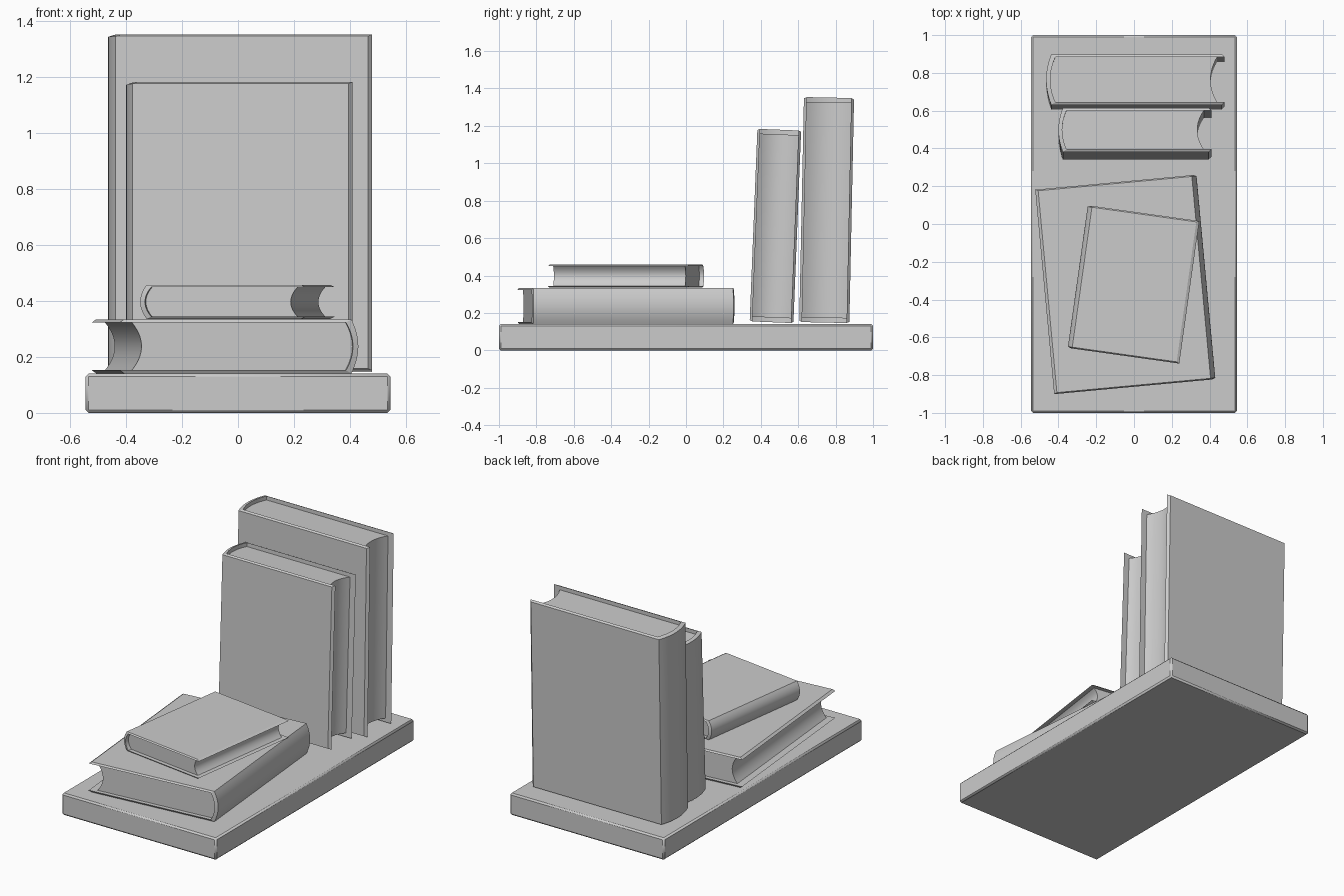
import bpy, bmesh
from math import radians
from mathutils import Matrix, Vector

if "Cube" in bpy.data.objects:
    bpy.data.objects.remove(bpy.data.objects["Cube"])

N = 14  # segments across each rounded spine / fore-edge


def arc(x, depth, half):
    """Parabolic curve from +half to -half, moved by depth at its middle."""
    return [(x + depth * (1 - (1 - 2 * i / N) ** 2), half * (1 - 2 * i / N))
            for i in range(N + 1)]


def finish(name, bm, matrix):
    bmesh.ops.recalc_face_normals(bm, faces=bm.faces)
    mesh = bpy.data.meshes.new(name)
    bm.to_mesh(mesh)
    bm.free()
    ob = bpy.data.objects.new(name, mesh)
    bpy.context.collection.objects.link(ob)
    ob.matrix_world = matrix
    bpy.context.view_layer.objects.active = ob
    ob.select_set(True)
    bpy.ops.object.shade_smooth_by_angle(angle=radians(20))
    ob.select_set(False)


def book(name, w, h, t, bulge, board, spine, matrix, lip=0.04, hollow=0.035):
    """Local axes: x spine to fore-edge, y thickness, z height; centred."""
    x0, x1 = -w / 2 + bulge, w / 2
    half_in = t / 2 - board

    # cover: outer skin, inner skin and slanted rim between them
    outer = arc(x0, -bulge, t / 2)
    outer = [(x1 - 0.015, t / 2)] + outer + [(x1 - 0.015, -t / 2)]
    inner = arc(x0 + spine, -bulge, half_in)
    inner = [(x1, half_in)] + inner + [(x1, -half_in)]
    bm = bmesh.new()

    def loop(pts, z):
        return [bm.verts.new((x, y, z)) for x, y in pts]

    loops = [loop(outer, -h / 2 + 0.007), loop(outer, h / 2 - 0.007),
             loop(inner, h / 2), loop(inner, -h / 2)]
    for a, b in zip(loops, loops[1:] + loops[:1]):
        for i in range(len(a) - 1):
            bm.faces.new((a[i], a[i + 1], b[i + 1], b[i]))
    bm.faces.new([l[0] for l in loops])
    bm.faces.new([l[-1] for l in loops])
    finish(name + "_cover", bm, matrix)

    # page block: rounded back, hollow fore-edge
    bm = bmesh.new()
    back = arc(x0 + spine, -bulge, half_in)
    fore = arc(x1 - lip, -hollow, half_in)[::-1]
    zp = h / 2 - 0.025
    low = loop(back + fore, -zp)
    face = bm.faces.new(low)
    new = bmesh.ops.extrude_face_region(bm, geom=[face])["geom"]
    bmesh.ops.translate(bm, vec=Vector((0, 0, 2 * zp)),
                        verts=[v for v in new if isinstance(v, bmesh.types.BMVert)])
    finish(name + "_pages", bm, matrix)


def standing(x, y, z, lean):
    return Matrix.Translation((x, y, z)) @ Matrix.Rotation(radians(-lean), 4, 'X')


def lying(x, y, z, turn):
    return (Matrix.Translation((x, y, z)) @ Matrix.Rotation(radians(turn), 4, 'Z')
            @ Matrix.Rotation(radians(90), 4, 'X'))


# shelf board
bpy.ops.mesh.primitive_cube_add(size=1, location=(0, 0, 0.07))
shelf = bpy.context.object
shelf.name = "shelf_board"
shelf.scale = (1.09, 2, 0.14)
bpy.ops.object.transform_apply(location=False, rotation=False, scale=True)
bevel = shelf.modifiers.new("bevel", 'BEVEL')
bevel.width = 0.01
bevel.segments = 1

# two leaning books, two stacked books
book("tall_book", 0.945, 1.203, 0.268, 0.027, 0.015, 0.022,
     standing(0.0075, 0.752, 0.75, 1.2))
book("medium_book", 0.81, 1.03, 0.234, 0.023, 0.014, 0.02,
     standing(0.005, 0.478, 0.665, 2.3))
book("large_flat_book", 0.857, 1.087, 0.193, 0.025, 0.011, 0.02,
     lying(-0.046, -0.32, 0.238, 185.3), lip=0.045)
book("small_flat_book", 0.596, 0.762, 0.122, 0.023, 0.008, 0.018,
     lying(-0.0025, -0.32, 0.397, -8), lip=0.03, hollow=0.025)
